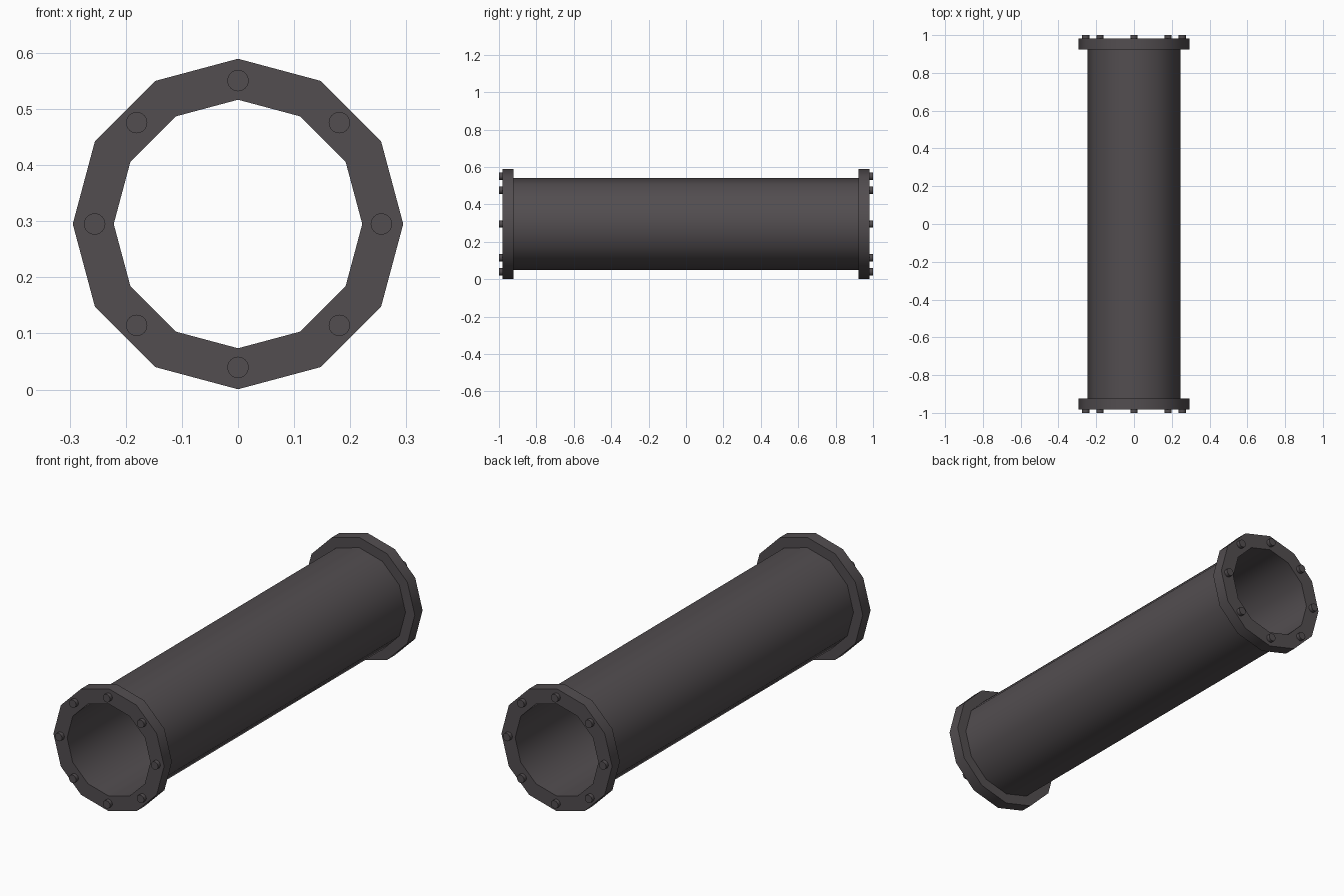
import bpy, bmesh, math
from mathutils import Matrix

if "Cube" in bpy.data.objects:
    bpy.data.objects.remove(bpy.data.objects["Cube"])

CZ = 0.295       # axis height
SIDES = 12
R_IN, R_PIPE, R_FLANGE = 0.2215, 0.245, 0.2945
Y_BACK, Y_FACE, Y_BOLT = 0.923, 0.982, 1.0

iron = bpy.data.materials.new("dark iron")
iron.diffuse_color = (0.085, 0.075, 0.08, 1)
iron.use_nodes = True
iron.node_tree.nodes["Principled BSDF"].inputs["Base Color"].default_value = iron.diffuse_color


def finish(bm, name):
    bmesh.ops.recalc_face_normals(bm, faces=bm.faces)
    me = bpy.data.meshes.new(name)
    bm.to_mesh(me)
    bm.free()
    me.materials.append(iron)
    ob = bpy.data.objects.new(name, me)
    bpy.context.collection.objects.link(ob)
    bpy.ops.object.select_all(action='DESELECT')
    ob.select_set(True)
    bpy.context.view_layer.objects.active = ob
    bpy.ops.object.shade_smooth_by_angle(angle=math.radians(35))
    return ob


# Hollow pipe with a flange at each end: closed (radius, y) profile turned about y
profile = [(R_IN, -Y_FACE), (R_FLANGE, -Y_FACE), (R_FLANGE, -Y_BACK), (R_PIPE, -Y_BACK),
           (R_PIPE, Y_BACK), (R_FLANGE, Y_BACK), (R_FLANGE, Y_FACE), (R_IN, Y_FACE)]
bm = bmesh.new()
rings = []
for i in range(SIDES):
    a = math.tau * i / SIDES
    rings.append([bm.verts.new((r * math.sin(a), y, CZ + r * math.cos(a))) for r, y in profile])
n = len(profile)
for i in range(SIDES):
    p, q = rings[i], rings[(i + 1) % SIDES]
    for j in range(n):
        k = (j + 1) % n
        bm.faces.new((p[j], p[k], q[k], q[j]))
finish(bm, "flanged_pipe")

# Eight round bolt heads on each flange face
for end, s in (("front", -1), ("back", 1)):
    bm = bmesh.new()
    inner = Y_FACE - 0.01
    for i in range(8):
        a = math.tau * i / 8
        pos = Matrix.Translation((0.2555 * math.sin(a), s * (inner + Y_BOLT) / 2,
                                  CZ + 0.2555 * math.cos(a)))
        bmesh.ops.create_cone(bm, cap_ends=True, segments=24, radius1=0.019, radius2=0.019,
                              depth=Y_BOLT - inner,
                              matrix=pos @ Matrix.Rotation(math.pi / 2, 4, 'X'))
    finish(bm, end + "_bolts")
